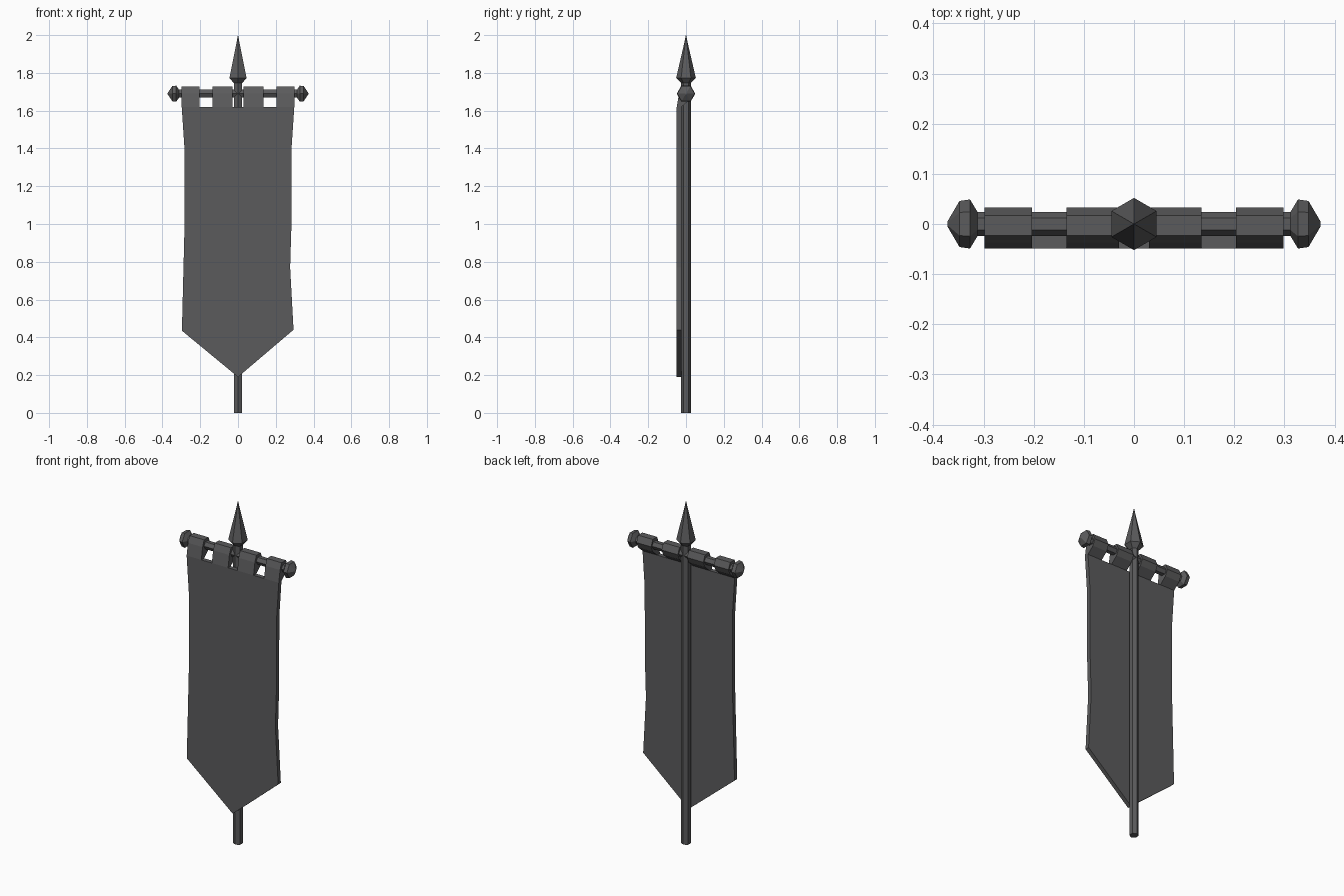
import bpy, bmesh, math
from mathutils import Vector

if "Cube" in bpy.data.objects:
    bpy.data.objects.remove(bpy.data.objects["Cube"])

iron = bpy.data.materials.new("dark_grey")
iron.diffuse_color = (0.105, 0.105, 0.108, 1)
iron.use_nodes = True
iron.node_tree.nodes["Principled BSDF"].inputs["Base Color"].default_value = iron.diffuse_color


def finish(bm, name):
    bmesh.ops.remove_doubles(bm, verts=bm.verts, dist=1e-5)
    bmesh.ops.recalc_face_normals(bm, faces=bm.faces)
    me = bpy.data.meshes.new(name)
    bm.to_mesh(me)
    bm.free()
    me.materials.append(iron)
    ob = bpy.data.objects.new(name, me)
    bpy.context.collection.objects.link(ob)
    return ob


def hex_lathe(name, profile, place):
    """Six-sided turned part: profile is (radius, distance along axis), corners on +-y."""
    bm = bmesh.new()
    rings = []
    for r, t in profile:
        ring = []
        for i in range(6):
            a = math.radians(90 + 60 * i)
            ring.append(bm.verts.new(place(r * math.cos(a), r * math.sin(a), t)))
        rings.append(ring)
    for a, b in zip(rings, rings[1:]):
        for i in range(6):
            j = (i + 1) % 6
            bm.faces.new((a[i], a[j], b[j], b[i]))
    bm.faces.new(rings[0])
    bm.faces.new(rings[-1])
    return finish(bm, name)


def prism(name, points, offset):
    """Extrude a flat outline by an offset vector."""
    bm = bmesh.new()
    face = bm.faces.new([bm.verts.new(p) for p in points])
    out = bmesh.ops.extrude_face_region(bm, geom=[face], use_keep_orig=True)
    verts = [g for g in out["geom"] if isinstance(g, bmesh.types.BMVert)]
    bmesh.ops.translate(bm, verts=verts, vec=Vector(offset))
    return finish(bm, name)


BAR_Z = 1.69


def upright(u, v, t):
    return (u, v, t)


def along_x(side):
    return lambda u, v, t: (side * t, v, BAR_Z + u)


# pole and spear head
hex_lathe("pole", [(0.0255, 0), (0.0255, 1.76)], upright)
hex_lathe("spear_head", [(0.025, 1.745), (0.052, 1.773), (0.010, 1.955), (0.0008, 2.0)], upright)

# crossbar with pointed end knobs
hex_lathe("crossbar", [(0.024, -0.32), (0.024, 0.32)], along_x(1))
knob = [(0.024, 0.312), (0.049, 0.327), (0.046, 0.348), (0.005, 0.372)]
for side, label in ((-1, "left"), (1, "right")):
    hex_lathe("end_knob_" + label, knob, along_x(side))

# cloth tabs wrapped over the crossbar
tab = [(-0.023, 1.727), (0.017, 1.727), (0.033, 1.69), (0.017, 1.655),
       (-0.024, 1.62), (-0.049, 1.62), (-0.037, 1.69)]
for i, (x0, x1) in enumerate([(-0.298, -0.203), (-0.135, -0.03), (0.03, 0.135), (0.203, 0.298)]):
    prism("cloth_tab_%d" % (i + 1), [(x0, y, z) for y, z in tab], (x1 - x0, 0, 0))

# hanging cloth with pointed bottom
outline = [(-0.298, 1.62), (-0.284, 1.41), (-0.284, 0.95), (-0.297, 0.435), (0, 0.19),
           (0.294, 0.44), (0.276, 0.77), (0.283, 1.0), (0.284, 1.41), (0.298, 1.62)]
prism("banner_cloth", [(x, -0.049, z) for x, z in outline], (0, 0.025, 0))
